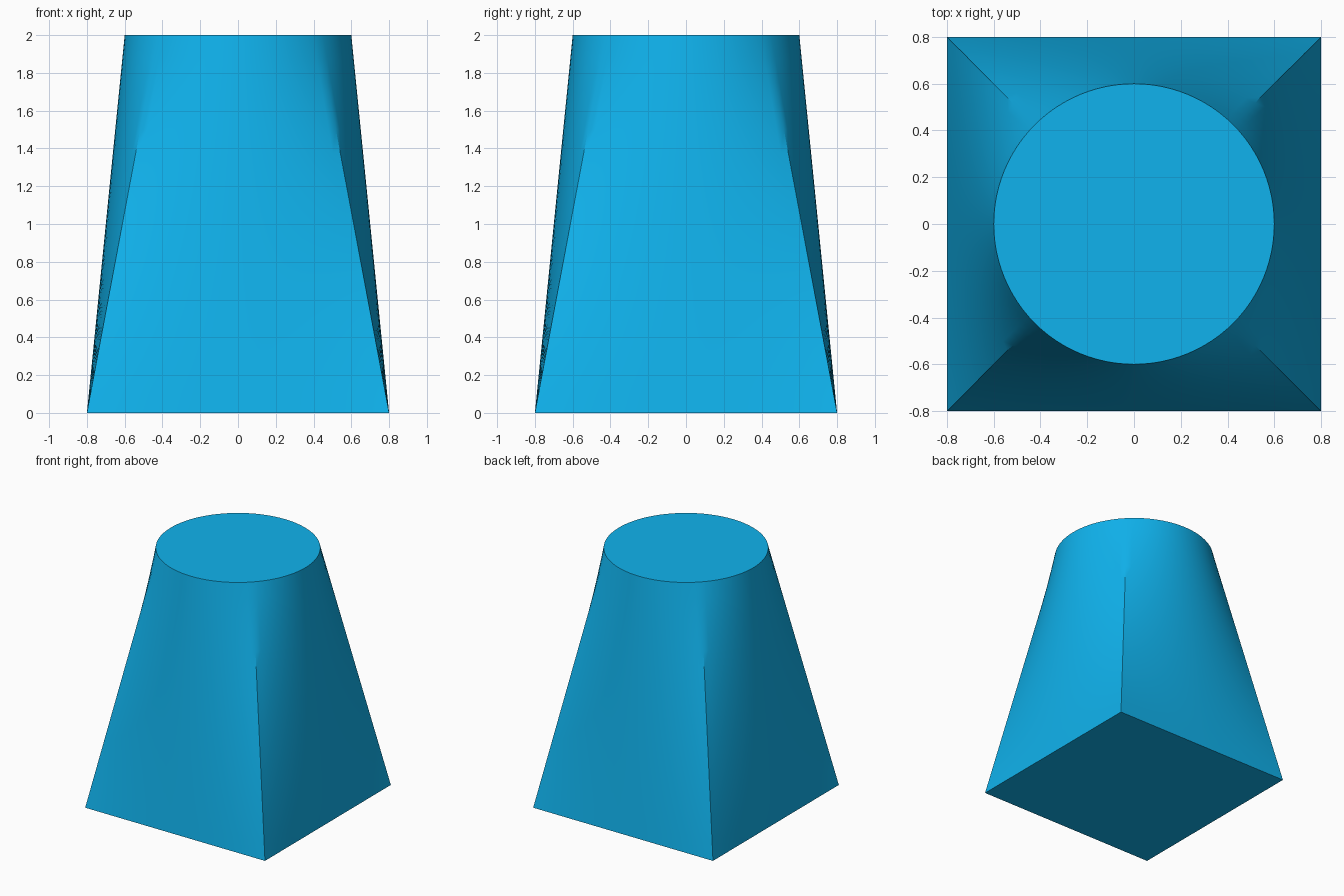
import bpy, bmesh, math

if "Cube" in bpy.data.objects:
    bpy.data.objects.remove(bpy.data.objects["Cube"])

HALF, RADIUS, HEIGHT = 0.8, 0.6, 2.0
SEG, RINGS = 24, 16   # segments per side, vertical steps


def section(t):
    """Cross-section blended from square (t=0) to circle (t=1)."""
    pts = []
    for side in range(4):
        a = side * math.pi / 2
        c, s = math.cos(a), math.sin(a)
        for i in range(SEG):
            u = -1 + 2 * i / SEG
            ang = u * math.pi / 4
            x = (1 - t) * HALF + t * RADIUS * math.cos(ang)
            y = (1 - t) * HALF * u + t * RADIUS * math.sin(ang)
            pts.append((c * x - s * y, s * x + c * y, HEIGHT * t))
    return pts


# Square-to-round lofted body with flat caps
bm = bmesh.new()
rings = [[bm.verts.new(p) for p in section(k / RINGS)] for k in range(RINGS + 1)]
n = 4 * SEG
for lo, hi in zip(rings, rings[1:]):
    for i in range(n):
        j = (i + 1) % n
        bm.faces.new((lo[i], lo[j], hi[j], hi[i]))
bm.faces.new(rings[0][::-1])
bm.faces.new(rings[-1])
mesh = bpy.data.meshes.new("tapered_body")
bm.to_mesh(mesh)
bm.free()
body = bpy.data.objects.new("tapered_body", mesh)
bpy.context.collection.objects.link(body)

# Smooth sides, sharp corners and rims
bpy.context.view_layer.objects.active = body
body.select_set(True)
bpy.ops.object.shade_smooth_by_angle(angle=math.radians(30))

# Blue finish
mat = bpy.data.materials.new("blue")
mat.diffuse_color = (0.005, 0.45, 0.85, 1)
mat.use_nodes = True
mat.node_tree.nodes["Principled BSDF"].inputs["Base Color"].default_value = mat.diffuse_color
mesh.materials.append(mat)
